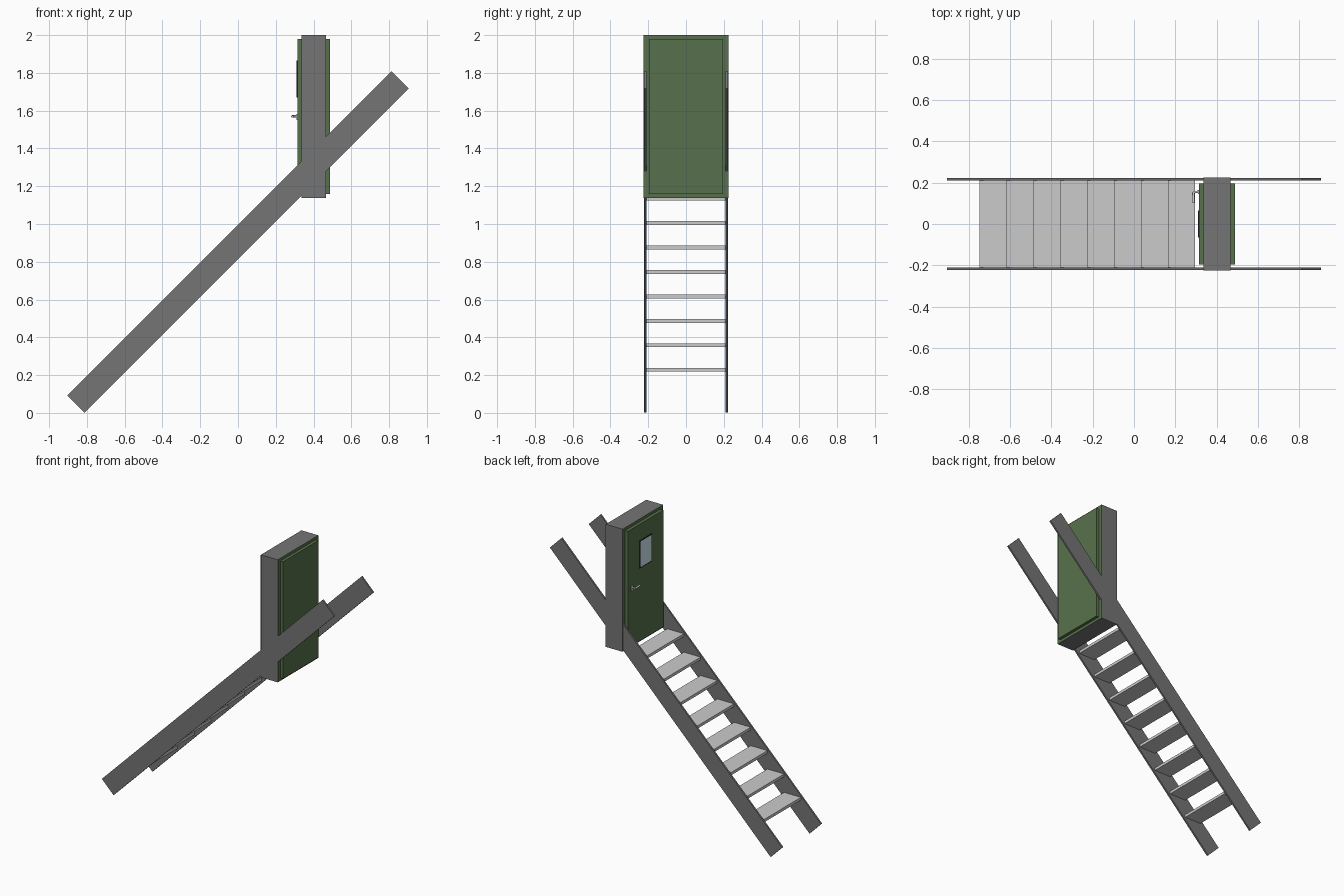
import bpy, bmesh, math
from mathutils import Vector

if "Cube" in bpy.data.objects:
    bpy.data.objects.remove(bpy.data.objects["Cube"])


def material(name, rgb):
    m = bpy.data.materials.new(name)
    m.diffuse_color = (*rgb, 1)
    m.use_nodes = True
    m.node_tree.nodes["Principled BSDF"].inputs["Base Color"].default_value = m.diffuse_color
    return m


steel = material("dark_grey", (0.176, 0.176, 0.176))
green = material("green", (0.096, 0.167, 0.072))
glass = material("pale_glass", (0.62, 0.80, 0.88))
black = material("black", (0.015, 0.015, 0.015))


def box(name, lo, hi, mat=None):
    """Axis-aligned box between two corners."""
    lo, hi = Vector(lo), Vector(hi)
    bm = bmesh.new()
    bmesh.ops.create_cube(bm, size=1)
    for v in bm.verts:
        v.co = v.co * (hi - lo)
    me = bpy.data.meshes.new(name)
    bm.to_mesh(me)
    bm.free()
    ob = bpy.data.objects.new(name, me)
    ob.location = (lo + hi) / 2
    bpy.context.collection.objects.link(ob)
    if mat:
        me.materials.append(mat)
    return ob


# Stringers: long boards at 45 degrees, square-cut ends
L, W = 2.428, 0.128
for side, s in (("front", -1), ("back", 1)):
    b = box(side + "_stringer", (-L / 2, -0.006, -W / 2), (L / 2, 0.006, W / 2), steel)
    b.location = (0, s * 0.216, 0.905)
    b.rotation_euler = (0, -math.pi / 4, 0)

# Open treads
for i in range(8):
    x, z = -0.746 + 0.13 * i, 0.228 + 0.1296 * i
    box(f"tread_{i + 1}", (x, -0.211, z - 0.01), (x + 0.13, 0.211, z + 0.01))

# Door casing: grey edges, green on the two broad faces
casing = box("door_casing", (0.336, -0.225, 1.138), (0.467, 0.225, 2.0), steel)
casing.data.materials.append(green)
for p in casing.data.polygons:
    if abs(p.normal.x) > 0.9:
        p.material_index = 1

# Door leaf, standing proud on both sides
box("door_leaf", (0.314, -0.196, 1.158), (0.488, 0.196, 1.98), green)

# Window: four black trim strips around a pane
y, z0, z1, t = 0.066, 1.67, 1.865, 0.006
xa, xb = 0.310, 0.316
for s, n in ((-1, "front"), (1, "back")):
    ya, yb = sorted((s * y, s * (y - t)))
    box(n + "_window_trim", (xa, ya, z0), (xb, yb, z1), black)
box("lower_window_trim", (xa, -y + t, z0), (xb, y - t, z0 + t), black)
box("upper_window_trim", (xa, -y + t, z1 - t), (xb, y - t, z1), black)
box("window_pane", (0.311, -y + t, z0 + t), (xb, y - t, z1 - t), glass)

# Lever handle with small back plate
chrome = material("light_metal", (0.85, 0.85, 0.85))
box("handle_plate", (0.310, 0.145, 1.55), (0.316, 0.165, 1.582), chrome)
cu = bpy.data.curves.new("door_handle", "CURVE")
cu.dimensions = "3D"
cu.bevel_depth = 0.006
cu.bevel_resolution = 2
cu.use_fill_caps = True
cu.materials.append(chrome)
sp = cu.splines.new("POLY")
pts = [(0.314, 0.155, 1.57), (0.292, 0.155, 1.57), (0.287, 0.149, 1.57), (0.289, 0.102, 1.57)]
sp.points.add(len(pts) - 1)
for p, c in zip(sp.points, pts):
    p.co = (*c, 1)
bpy.context.collection.objects.link(bpy.data.objects.new("door_handle", cu))
